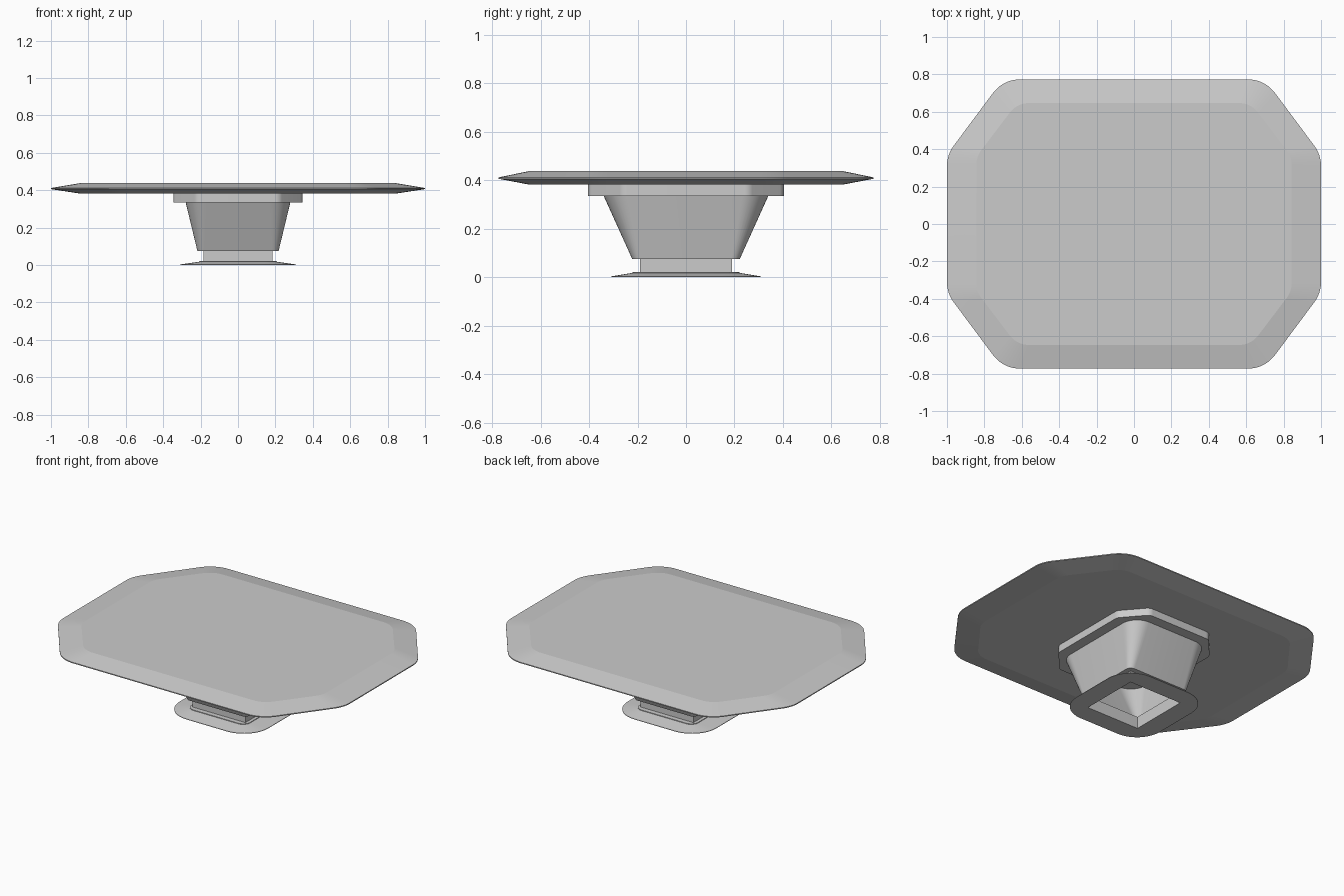
import bpy, bmesh, math
from mathutils import Vector

cube = bpy.data.objects.get("Cube")
if cube:
    bpy.data.objects.remove(cube, do_unlink=True)

grey = bpy.data.materials.new("light grey")
grey.use_nodes = True
COLOR = (0.6, 0.6, 0.6, 1.0)
grey.diffuse_color = COLOR
grey.node_tree.nodes["Principled BSDF"].inputs["Base Color"].default_value = COLOR


def rounded(corners, r, segs=10):
    """Outline of a convex counter-clockwise polygon with rounded corners."""
    pts, n = [], len(corners)
    for i in range(n):
        p = Vector(corners[i])
        a = (p - Vector(corners[i - 1])).normalized()
        b = (Vector(corners[(i + 1) % n]) - p).normalized()
        turn = a.angle(b)
        start = p - a * r * math.tan(turn / 2)
        normal = Vector((-a.y, a.x))
        for k in range(segs + 1):
            t = turn * k / segs
            pts.append(start + a * r * math.sin(t) + normal * r * (1 - math.cos(t)))
    return pts


def rect(x, y, r):
    return rounded([(x, -y), (x, y), (-x, y), (-x, -y)], r)


def octagon(x, y, cx, cy, r):
    """Chamfered rectangle: corners at (cx, y) and (x, cy), mirrored."""
    return rounded([(x, -cy), (x, cy), (cx, y), (-cx, y),
                    (-x, cy), (-x, -cy), (-cx, -y), (cx, -y)], r)


def loft(name, rings, angle, caps=False):
    """Skin a stack of (outline, z) rings."""
    bm = bmesh.new()
    loops = [[bm.verts.new((p.x, p.y, z)) for p in pts] for pts, z in rings]
    n = len(loops[0])
    for low, high in zip(loops, loops[1:]):
        for i in range(n):
            j = (i + 1) % n
            bm.faces.new((low[i], low[j], high[j], high[i]))
    if caps:
        bm.faces.new(loops[0][::-1])
        bm.faces.new(loops[-1])
    bmesh.ops.remove_doubles(bm, verts=bm.verts, dist=1e-5)
    bmesh.ops.recalc_face_normals(bm, faces=bm.faces)
    mesh = bpy.data.meshes.new(name)
    bm.to_mesh(mesh)
    bm.free()
    mesh.materials.append(grey)
    obj = bpy.data.objects.new(name, mesh)
    bpy.context.collection.objects.link(obj)
    bpy.ops.object.select_all(action='DESELECT')
    obj.select_set(True)
    bpy.context.view_layer.objects.active = obj
    bpy.ops.object.shade_smooth_by_angle(angle=math.radians(angle))
    return obj


# Tabletop: thin slab tapering to a narrow rim above and below
rim = octagon(1.0, 0.773, 0.70, 0.37, 0.18)
face = octagon(0.843, 0.647, 0.625, 0.36, 0.13)
loft("tabletop", [(face, 0.382), (rim, 0.406), (rim, 0.412), (face, 0.438)], 8, caps=True)

# Collar under the top
collar = octagon(0.345, 0.405, 0.22, 0.26, 0.05)
loft("collar", [(collar, 0.335), (collar, 0.384)], 12, caps=True)

# Hollow pedestal: square neck, ledge, then a flared stem
neck = rect(0.185, 0.19, 0)
loft("pedestal", [(neck, 0.0), (neck, 0.075),
                  (rect(0.217, 0.222, 0.035), 0.075),
                  (rect(0.28, 0.34, 0.11), 0.336)], 12)

# Foot flange: shallow sloping plate with a raised lip around the neck
foot = rect(0.31, 0.31, 0.17)
lip = rect(0.205, 0.22, 0.05)
loft("foot_flange", [(neck, 0.0), (foot, 0.0), (foot, 0.003),
                     (lip, 0.018), (lip, 0.022), (neck, 0.022)], 8)
